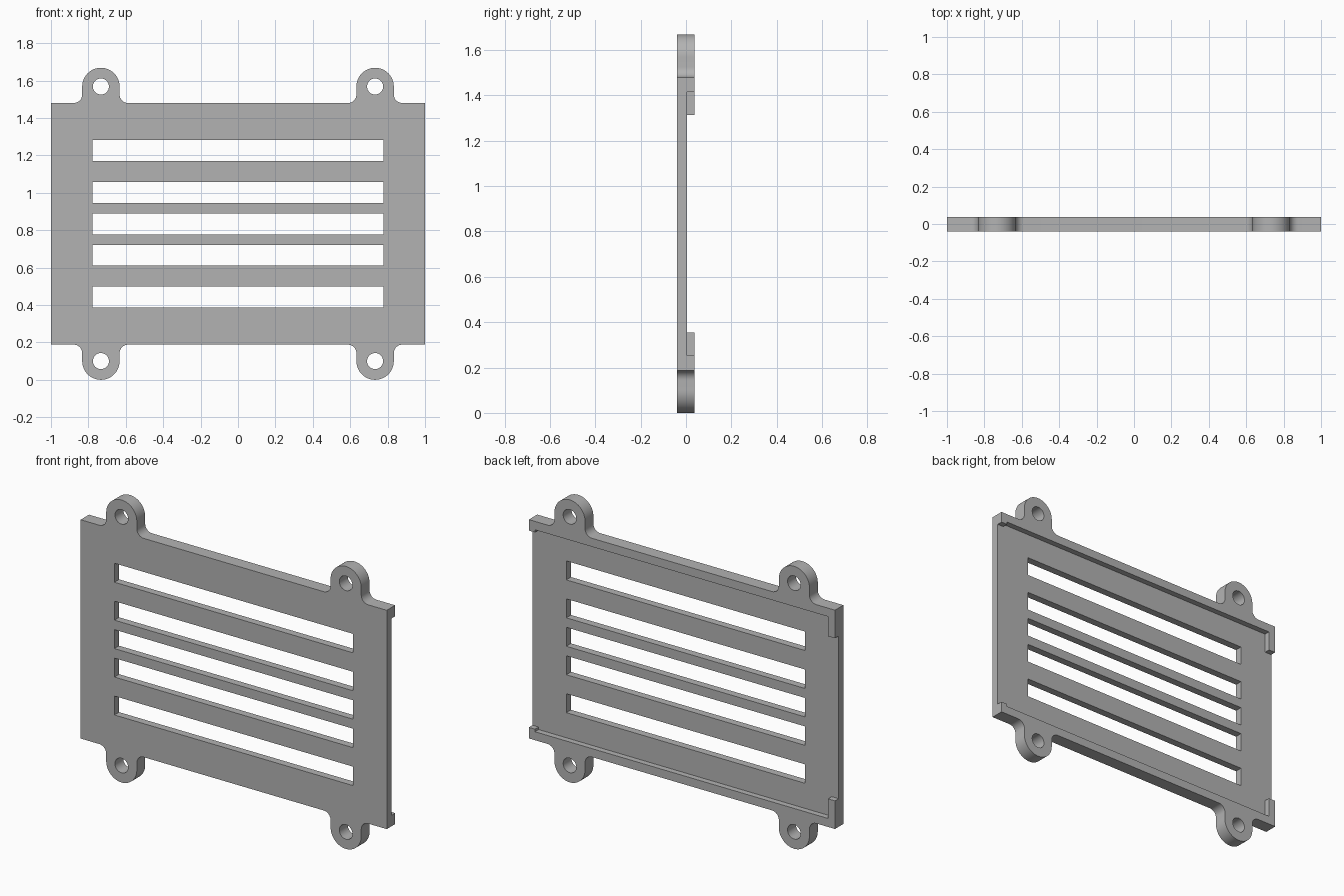
import bpy, bmesh
from math import cos, sin, radians
from mathutils import Vector

cube = bpy.data.objects.get("Cube")
if cube:
    bpy.data.objects.remove(cube, do_unlink=True)

MID = 0.834                      # height of the panel's centre line
FRONT, FLOOR, BACK = -0.04, 0.004, 0.038
HALF = 0.646                     # half the panel height
EAR_X, EAR_Z, EAR_R = 0.733, 0.734, 0.1
FILLET, HOLE_R = 0.045, 0.043

grey = bpy.data.materials.new("plain grey")
grey.use_nodes = True
colour = (0.45, 0.45, 0.45, 1)
grey.diffuse_color = colour
grey.node_tree.nodes["Principled BSDF"].inputs["Base Color"].default_value = colour


def arc(cx, cz, r, start, end, steps):
    angles = [radians(start + (end - start) * i / steps) for i in range(steps + 1)]
    return [(cx + r * cos(a), cz + r * sin(a)) for a in angles]


def flip(points, sx, sz):
    return [(x * sx, z * sz) for x, z in points]


def rectangle(x, z, w, h):
    return [(x - w, z - h), (x + w, z - h), (x + w, z + h), (x - w, z + h)]


def extruded(name, loops, y0, y1):
    """Fill closed loops (outline plus holes) and extrude along y."""
    bm = bmesh.new()
    edges = []
    for loop in loops:
        verts = [bm.verts.new((x, y0, z + MID)) for x, z in loop]
        edges += [bm.edges.new((v, verts[i - 1])) for i, v in enumerate(verts)]
    bmesh.ops.triangle_fill(bm, edges=edges, use_beauty=True)
    out = bmesh.ops.extrude_face_region(bm, geom=bm.faces[:])
    moved = [v for v in out["geom"] if isinstance(v, bmesh.types.BMVert)]
    bmesh.ops.translate(bm, verts=moved, vec=Vector((0, y1 - y0, 0)))
    bmesh.ops.recalc_face_normals(bm, faces=bm.faces[:])
    mesh = bpy.data.meshes.new(name)
    bm.to_mesh(mesh)
    bm.free()
    mesh.materials.append(grey)
    obj = bpy.data.objects.new(name, mesh)
    bpy.context.collection.objects.link(obj)
    return obj


# Outline quarter: inner fillet, round ear, outer fillet, panel corner
reach = EAR_R + FILLET
quarter = arc(EAR_X - reach, HALF + FILLET, FILLET, -90, 0, 8)
quarter += arc(EAR_X, EAR_Z, EAR_R, 180, 0, 32)
quarter += arc(EAR_X + reach, HALF + FILLET, FILLET, 180, 270, 8)
quarter.append((1, HALF))
right_half = quarter + flip(quarter, 1, -1)[::-1]
outline = right_half + flip(right_half, -1, 1)[::-1]

# Ventilation slots and screw holes
slots = [rectangle(0, z, 0.779, 0.056) for z in (-0.392, -0.168, 0, 0.168, 0.392)]
holes = [arc(sx * EAR_X, sz * EAR_Z, HOLE_R, 0, 348.75, 31)
         for sx in (-1, 1) for sz in (-1, 1)]
panel = extruded("vent_panel", [outline] + slots + holes, FRONT, BACK)

# Back recess leaves the rims, the long corner tabs and the small end catches
top_edge = [(-1.1, 0.48), (-0.955, 0.48), (-0.955, 0.596),
            (0.96, 0.596), (0.96, 0.581), (1.1, 0.581)]
recess = extruded("recess_cutter", [top_edge + flip(top_edge, 1, -1)[::-1]], FLOOR, 0.1)
recess.hide_render = True

cut = panel.modifiers.new("back_recess", "BOOLEAN")
cut.operation = "DIFFERENCE"
cut.solver = "EXACT"
cut.object = recess

bpy.ops.object.select_all(action="DESELECT")
panel.select_set(True)
bpy.context.view_layer.objects.active = panel
bpy.ops.object.modifier_apply(modifier=cut.name)
bpy.data.objects.remove(recess, do_unlink=True)
bpy.ops.object.shade_smooth_by_angle(angle=radians(30))
